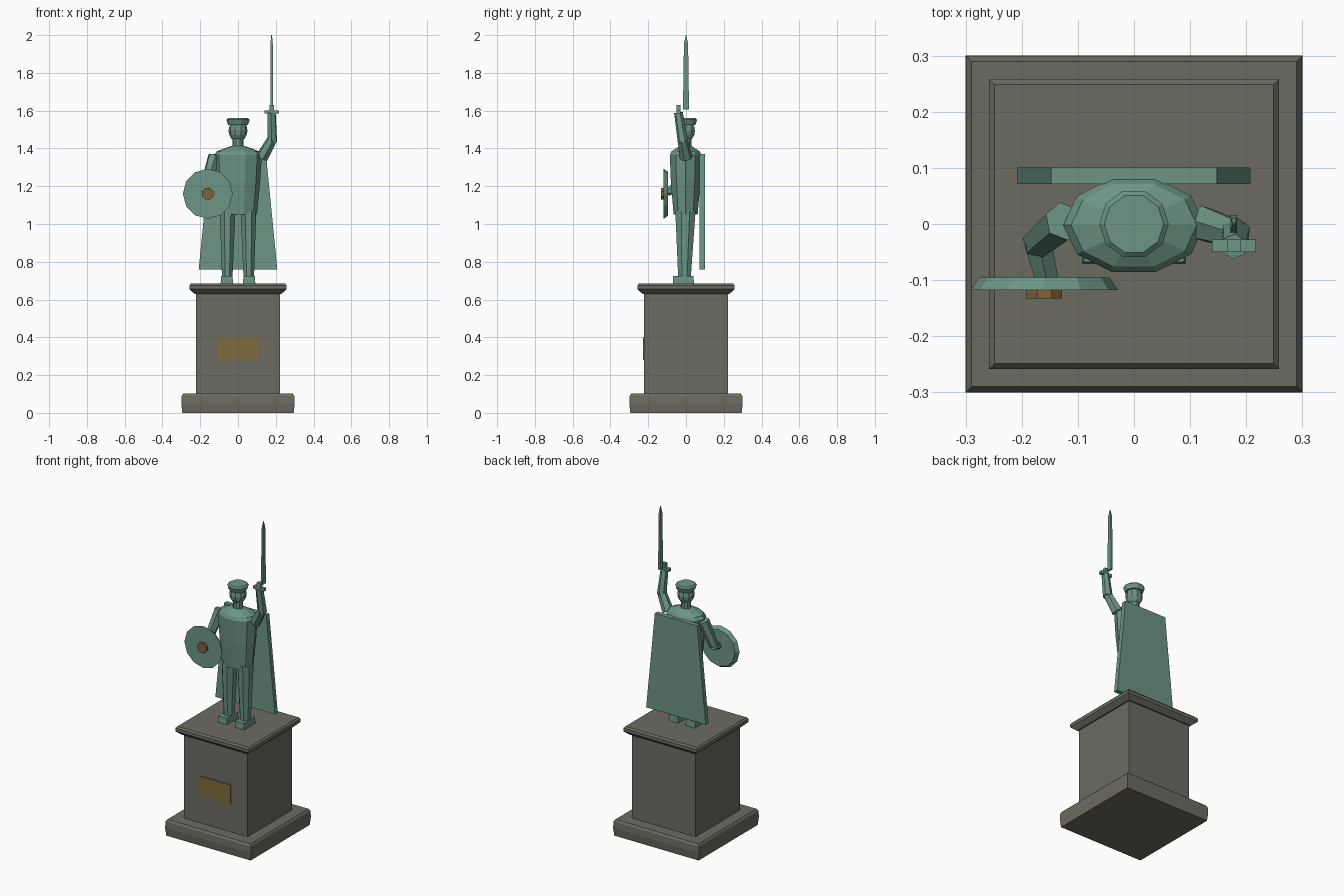
import bpy
import bmesh
from math import cos, sin, pi, sqrt
from mathutils import Matrix, Vector

if "Cube" in bpy.data.objects:
    bpy.data.objects.remove(bpy.data.objects["Cube"])


def material(name, colour):
    m = bpy.data.materials.new(name)
    m.use_nodes = True
    m.diffuse_color = (*colour, 1)
    m.node_tree.nodes["Principled BSDF"].inputs["Base Color"].default_value = (*colour, 1)
    return m


VERDIGRIS = material("verdigris green", (0.15, 0.30, 0.235))
STONE = material("grey stone", (0.15, 0.145, 0.12))
BRASS = material("brass", (0.21, 0.15, 0.047))
BRONZE = material("bronze", (0.21, 0.125, 0.04))


def loft(name, mat, rings, sides, turn=0.0, matrix=None):
    """Skin polygon rings (x, y, z, radius x, radius y), capped at both ends."""
    bm = bmesh.new()
    loops = []
    for x, y, z, rx, ry in rings:
        angles = [turn + 2 * pi * i / sides for i in range(sides)]
        loops.append([bm.verts.new((x + rx * cos(a), y + ry * sin(a), z)) for a in angles])
    for low, high in zip(loops, loops[1:]):
        for i in range(sides):
            j = (i + 1) % sides
            bm.faces.new((low[i], low[j], high[j], high[i]))
    bm.faces.new(loops[0])
    bm.faces.new(loops[-1])
    bmesh.ops.recalc_face_normals(bm, faces=bm.faces)
    if matrix:
        bm.transform(matrix)
    mesh = bpy.data.meshes.new(name)
    bm.to_mesh(mesh)
    bm.free()
    mesh.materials.append(mat)
    obj = bpy.data.objects.new(name, mesh)
    bpy.context.collection.objects.link(obj)
    return obj


def block(name, mat, rings):
    """Rectangular loft; rings hold half widths instead of radii."""
    k = sqrt(2)
    return loft(name, mat, [(x, y, z, rx * k, ry * k) for x, y, z, rx, ry in rings], 4, pi / 4)


def limb(name, start, end, r1, r2, sides=6):
    """Tapered prism between two points."""
    a, b = Vector(start), Vector(end)
    d = b - a
    m = Matrix.Translation(a) @ d.to_track_quat("Z", "Y").to_matrix().to_4x4()
    return loft(name, VERDIGRIS, [(0, 0, 0, r1, r1), (0, 0, d.length, r2, r2)], sides, pi / 6, m)


# Pedestal
block("plinth_base", STONE, [(0, 0, z, r, r) for z, r in
                             ((0, 0.295), (0.05, 0.30), (0.09, 0.298), (0.102, 0.29))])
block("pedestal_shaft", STONE, [(0, 0, z, 0.222, 0.222) for z in (0.10, 0.64)])
block("pedestal_cap", STONE, [(0, 0, z, r, r) for z, r in
                              ((0.63, 0.23), (0.655, 0.258), (0.675, 0.258), (0.685, 0.249))])
block("plaque", BRASS, [(0, -0.224, z, 0.108, 0.004) for z in (0.28, 0.40)])

# Legs and feet
for side, s in (("left", 1), ("right", -1)):
    block(side + "_foot", VERDIGRIS, [(s * 0.059, -0.014, 0.685, 0.033, 0.056),
                                      (s * 0.059, -0.014, 0.725, 0.03, 0.054)])
    loft(side + "_leg", VERDIGRIS, [(s * 0.057, -0.008, 0.715, 0.03, 0.036),
                                    (s * 0.055, -0.003, 1.07, 0.045, 0.058)], 8, pi / 8)

# Torso, neck and head
loft("torso", VERDIGRIS, [(0, -0.002, z, rx, ry) for z, rx, ry in
                          ((1.05, 0.10, 0.067), (1.22, 0.117, 0.082), (1.365, 0.126, 0.088),
                           (1.385, 0.112, 0.078), (1.412, 0.04, 0.034))], 10)
loft("neck", VERDIGRIS, [(0, 0, z, 0.03, 0.03) for z in (1.39, 1.46)], 10)
loft("head", VERDIGRIS, [(0, 0, 1.494 + 0.058 * sin(a), 0.05 * cos(a), 0.05 * cos(a))
                         for a in (-1.25, -0.8, -0.4, 0, 0.4, 0.8)], 10)
loft("cap", VERDIGRIS, [(0, 0, z, r, r) for z, r in
                        ((1.523, 0.052), (1.552, 0.062), (1.56, 0.053))], 10)

# Cape
block("cape", VERDIGRIS, [(0, 0.086, 0.76, 0.208, 0.0145), (0, 0.086, 1.37, 0.148, 0.0145)])

# Raised left arm with sword
limb("left_upper_arm", (0.125, 0.0, 1.35), (0.182, -0.018, 1.45), 0.034, 0.027)
limb("left_forearm", (0.181, -0.016, 1.435), (0.178, -0.04, 1.59), 0.028, 0.023)
block("sword_guard", VERDIGRIS, [(0.178, -0.039, z, 0.039, 0.011) for z in (1.585, 1.602)])
block("sword_grip", VERDIGRIS, [(0.178, -0.039, z, 0.012, 0.011) for z in (1.57, 1.63)])
block("sword_blade", VERDIGRIS, [(0.178, 0, z, rx, ry) for z, rx, ry in
                                 ((1.605, 0.006, 0.016), (1.955, 0.006, 0.011),
                                  (2.0, 0.002, 0.001))])

# Lowered right arm with shield
limb("right_upper_arm", (-0.125, 0.005, 1.36), (-0.172, -0.035, 1.20), 0.035, 0.028)
limb("right_forearm", (-0.173, -0.025, 1.205), (-0.155, -0.1, 1.17), 0.028, 0.023)
face_front = Matrix.Rotation(pi / 2, 4, "X")
loft("shield", VERDIGRIS, [(-0.16, 1.16, 0.095, 0.116, 0.116), (-0.16, 1.16, 0.118, 0.132, 0.132)],
     12, 0, face_front)
loft("shield_boss", BRONZE, [(-0.16, 1.16, d, 0.034, 0.034) for d in (0.11, 0.133)],
     8, pi / 8, face_front)
